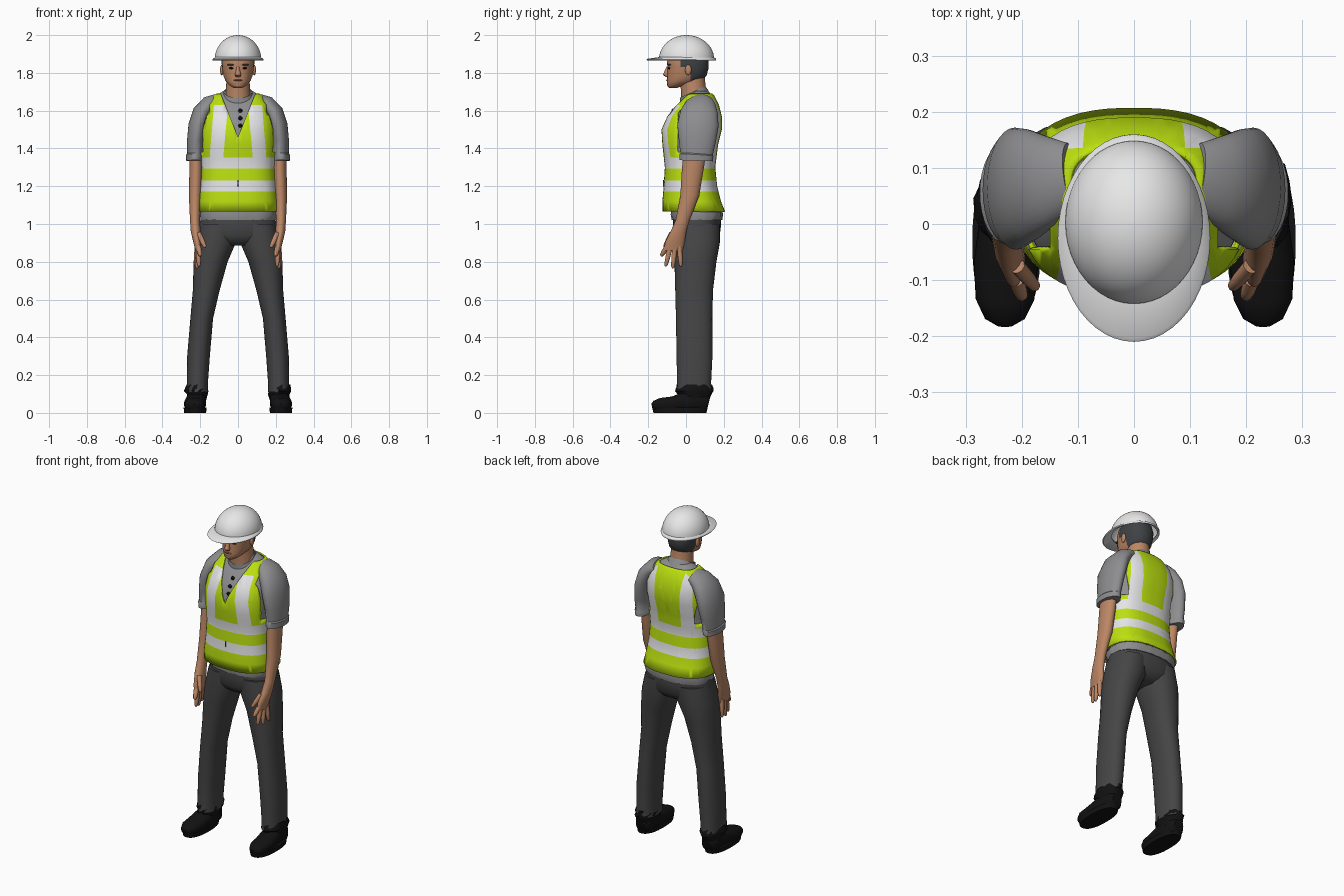
import bpy, bmesh, random
from math import sin, cos, pi, radians
from mathutils import Vector

cube = bpy.data.objects.get("Cube")
if cube:
    bpy.data.objects.remove(cube)
random.seed(4)
X, Y, Z = Vector((1, 0, 0)), Vector((0, 1, 0)), Vector((0, 0, 1))


def material(name, *rgb):
    m = bpy.data.materials.new(name)
    m.use_nodes = True
    m.diffuse_color = (*rgb, 1)
    bsdf = m.node_tree.nodes["Principled BSDF"]
    bsdf.inputs["Base Color"].default_value = (*rgb, 1)
    bsdf.inputs["Roughness"].default_value = 0.7
    return m


lime = material("vest lime", .5, .75, .005)
silver = material("reflective silver", .8, .8, .82)
white = material("helmet white", .8, .81, .8)
grey = material("shirt grey", .27, .27, .28)
charcoal = material("trouser charcoal", .06, .06, .062)
skin = material("skin", .5, .24, .13)
hair = material("hair", .05, .055, .06)
black = material("boot black", .006, .006, .006)
lip = material("lip", .3, .1, .07)


def finish(name, bm, mats, angle=45):
    bmesh.ops.recalc_face_normals(bm, faces=bm.faces)
    mesh = bpy.data.meshes.new(name)
    bm.to_mesh(mesh)
    bm.free()
    for m in mats:
        mesh.materials.append(m)
    mesh.polygons.foreach_set("use_smooth", [True] * len(mesh.polygons))
    mesh.set_sharp_from_angle(angle=radians(angle))
    ob = bpy.data.objects.new(name, mesh)
    bpy.context.collection.objects.link(ob)
    return ob


def loft_mesh(rings, s=1, ref=Y, flat=None, power=2, n=32, caps=True, jag=0):
    """Skin rings (x, y, z, radius a, radius b); flat fixes the ring normal."""
    bm, rows = bmesh.new(), []
    pts = [Vector((r[0] * s, r[1], r[2])) for r in rings]
    for i, (p, r) in enumerate(zip(pts, rings)):
        t = flat or (pts[min(i + 1, len(pts) - 1)] - pts[max(i - 1, 0)]).normalized()
        b = (ref - t * ref.dot(t)).normalized()
        a = b.cross(t)
        row = []
        for k in range(n):
            c, d = cos(2 * pi * k / n), sin(2 * pi * k / n)
            f = (abs(c) ** power + abs(d) ** power) ** (-1 / power)
            f *= 1 + random.uniform(-jag, jag)
            row.append(bm.verts.new(p + a * (c * f * r[3]) + b * (d * f * r[4])))
        rows.append(row)
    for lo, hi in zip(rows, rows[1:]):
        for k in range(n):
            bm.faces.new((lo[k], lo[(k + 1) % n], hi[(k + 1) % n], hi[k]))
    if caps:
        bm.faces.new(rows[0])
        bm.faces.new(rows[-1])
    return bm


def loft(name, rings, mat, **kw):
    return finish(name, loft_mesh(rings, **kw), [mat])


def ball(name, loc, size, mat):
    bm = bmesh.new()
    bmesh.ops.create_uvsphere(bm, u_segments=16, v_segments=10, radius=1)
    bmesh.ops.scale(bm, vec=size, verts=bm.verts)
    bmesh.ops.translate(bm, vec=loc, verts=bm.verts)
    return finish(name, bm, [mat])


def cut(bm, co, no):
    bmesh.ops.bisect_plane(bm, geom=bm.verts[:] + bm.edges[:] + bm.faces[:],
                           plane_co=co, plane_no=no, dist=1e-5)


# Torso sections: height, half width, front, back
body = [(1.066, .215, -.125, .207), (1.12, .209, -.125, .185), (1.2, .198, -.118, .165),
        (1.3, .192, -.112, .155), (1.42, .2, -.125, .17), (1.5, .2, -.13, .19),
        (1.57, .195, -.1, .19), (1.63, .172, -.055, .175), (1.68, .13, -.01, .15),
        (1.705, .09, .02, .125)]


def torso(inset):
    return [(0, (f + b) / 2, z, w - inset, (b - f) / 2 - inset) for z, w, f, b in body]


# Shirt body and hem
loft("shirt_body", torso(.014), grey, flat=Z, power=2.5, n=48)
loft("shirt_hem", [(0, .058, 1.02, .197, .132), (0, .058, 1.05, .203, .137),
                   (0, .058, 1.09, .196, .13)], grey, flat=Z, power=2.5, n=48, jag=.02)
loft("shirt_collar", [(0, .052, 1.65, .1, .088), (0, .042, 1.685, .08, .078),
                      (0, .035, 1.7, .074, .074)], grey, caps=False)
for i, (y, z) in enumerate([(-.068, 1.6), (-.094, 1.56), (-.108, 1.52)]):
    ball(f"shirt_button_{i + 1}", (.012, y, z), (.011, .009, .011), black)

# Safety vest: slice along the band edges, open neck and armholes, then colour
bm = loft_mesh(torso(0), flat=Z, power=2.5, n=56, caps=False)
bands = [1.172, 1.23, 1.294, 1.352]
for z in bands + [1.38, 1.63, 1.69]:
    cut(bm, (0, 0, z), Z)
for y in (-.045, .05, .135):
    cut(bm, (0, y, 0), Y)
for s in (1, -1):
    cut(bm, (.078 * s, 0, 1.352), (s, 0, .09))
    cut(bm, (.15 * s, 0, 1.352), (s, 0, .08))
    cut(bm, (.075 * s, 0, 1.352), (s, 0, -.05))
    cut(bm, (.15 * s, 0, 0), X)
    cut(bm, (0, 0, 1.46), (s, 0, -.4))
doomed = []
for f in bm.faces:
    c = f.calc_center_median()
    u, h = abs(c.x), c.z - 1.352
    neck = c.y < .05 and u < .4 * (c.z - 1.46)
    armhole = -.045 < c.y < .135 and u > .15 and c.z > 1.38
    if neck or armhole or c.z > 1.69:
        doomed.append(f)
    elif h < 0:
        f.material_index = sum(c.z > z for z in bands) % 2
    elif c.y < .05:
        f.material_index = int(.078 - .09 * h < u < .15 - .08 * h and c.z < 1.63)
    else:
        f.material_index = int(.075 + .05 * h < u < .15 and (c.y > .135 or c.z < 1.63))
bmesh.ops.delete(bm, geom=doomed, context="FACES")
vest = finish("safety_vest", bm, [lime, silver])
solid = vest.modifiers.new("cloth", "SOLIDIFY")
solid.thickness = .008
ball("vest_zip", (0, -.119, 1.215), (.003, .004, .018), charcoal)

# Trouser seat
loft("trouser_seat", [(0, .058, 1.05, .193, .125), (0, .058, 1, .203, .128),
                      (0, .055, .94, .208, .124), (0, .053, .905, .17, .1),
                      (0, .05, .885, .1, .07)], charcoal, flat=Z, power=2.3, n=40)

for side, s in (("left", 1), ("right", -1)):
    # Trouser leg
    loft(side + "_trouser_leg", [
        (.1, .057, 1, .1, .122), (.118, .055, .9, .106, .124), (.145, .05, .8, .09, .111),
        (.168, .043, .65, .071, .1), (.192, .043, .5, .06, .096), (.209, .045, .3, .06, .095),
        (.215, .043, .16, .056, .09), (.215, .043, .11, .057, .093)],
        charcoal, s=s, flat=Z, power=2.2)
    # Boot: foot, sole and ruffled cuff
    loft(side + "_boot", [
        (.222, .12, .05, .03, .035), (.222, .1, .055, .046, .05), (.222, 0, .06, .054, .055),
        (.228, -.07, .047, .058, .04), (.23, -.135, .043, .052, .036),
        (.23, -.168, .038, .036, .026), (.23, -.18, .035, .015, .014)],
        black, s=s, ref=Z, power=2.4, n=24)
    loft(side + "_boot_sole", [(.227, -.032, 0, .058, .14), (.227, -.032, .028, .061, .147)],
         black, s=s, flat=Z, power=2.4)
    loft(side + "_boot_cuff", [
        (.22, .045, .06, .05, .075), (.218, .045, .1, .056, .09), (.22, .045, .115, .062, .1),
        (.218, .045, .13, .058, .096), (.217, .045, .15, .056, .09)],
        black, s=s, flat=Z, n=20, jag=.1)
    # Sleeve with a turned hem
    loft(side + "_sleeve", [
        (.11, .085, 1.655, .035, .06), (.15, .078, 1.635, .046, .08),
        (.188, .07, 1.59, .052, .1), (.211, .063, 1.52, .052, .109),
        (.222, .06, 1.44, .048, .098), (.226, .056, 1.37, .043, .086),
        (.228, .055, 1.365, .047, .09), (.228, .054, 1.335, .046, .088)], grey, s=s)
    # Bare arm and palm
    loft(side + "_arm", [
        (.222, .05, 1.4, .034, .06), (.221, .037, 1.3, .036, .058), (.226, .02, 1.15, .034, .05),
        (.228, -.018, 1.02, .026, .037), (.224, -.04, .96, .026, .042),
        (.215, -.06, .9, .021, .052), (.212, -.066, .86, .014, .048)],
        skin, s=s, flat=Z, n=24)
    # Fingers and thumb: root, then tip
    digits = [((.21, -.1, .88), (.198, -.132, .83)), ((.211, -.083, .88), (.207, -.108, .775)),
              ((.214, -.06, .87), (.217, -.07, .765)), ((.216, -.035, .88), (.224, -.027, .775)),
              ((.208, -.075, .95), (.173, -.115, .875))]
    for name, (root, tip) in zip(("index", "middle", "ring", "little", "thumb"), digits):
        a, b = Vector(root), Vector(tip)
        rings = [(*a.lerp(b, t), r, r) for t, r in ((0, .014), (.55, .013), (.9, .01), (1, .004))]
        loft(f"{side}_{name}_digit", rings, skin, s=s, n=10)
    # Ear, eye and brow
    ball(side + "_ear", (.086 * s, .012, 1.815), (.009, .017, .028), skin)
    ball(side + "_eye", (.034 * s, -.088, 1.825), (.014, .009, .006), black)
    ball(side + "_brow", (.037 * s, -.088, 1.843), (.022, .012, .005), hair)

# Neck and head, with hair marked by position
loft("neck", [(0, .05, 1.62, .074, .075), (0, .04, 1.7, .064, .066),
              (0, .032, 1.79, .06, .066)], skin)
bm = loft_mesh([
    (0, -.068, 1.72, .022, .02), (0, -.055, 1.733, .044, .044), (0, -.01, 1.757, .066, .09),
    (0, .005, 1.785, .077, .104), (0, .01, 1.82, .083, .108), (0, .01, 1.86, .088, .11),
    (0, .01, 1.9, .08, .1), (0, .01, 1.93, .05, .07)], flat=Z, power=2.2, n=36)
for co, no in (((0, .025, 0), Y), ((0, -.03, 0), Y), ((0, 0, 1.757), Z), ((0, 0, 1.83), Z)):
    cut(bm, co, no)
for f in bm.faces:
    c = f.calc_center_median()
    f.material_index = int((c.y > .025 and c.z > 1.757) or (c.y > -.03 and c.z > 1.83))
finish("head", bm, [skin, hair])
loft("nose", [(0, -.09, 1.835, .008, .012), (0, -.1, 1.81, .011, .014),
              (0, -.105, 1.79, .017, .017), (0, -.097, 1.778, .012, .01)], skin, flat=Z, n=12)
ball("mouth", (0, -.093, 1.761), (.024, .012, .005), lip)
ball("chin", (0, -.08, 1.736), (.028, .02, .016), skin)

# Hard hat: dome and egg-shaped brim
dome = [(0, .003, 1.872 + .128 * sin(t), .123 * cos(t), .146 * cos(t))
        for t in (pi / 2 * i / 12 * .99 for i in range(13))]
bm = loft_mesh(dome, flat=Z, n=48, caps=False)
bmesh.ops.holes_fill(bm, edges=[e for e in bm.edges if e.is_boundary and e.verts[0].co.z > 1.95])
finish("helmet_dome", bm, [white])
loft("helmet_brim", [(0, .003, 1.884, .12, .143), (0, -.022, 1.875, .133, .181),
                     (0, -.025, 1.87, .136, .185), (0, -.022, 1.865, .133, .181),
                     (0, .003, 1.872, .114, .138)], white, flat=Z, n=48, caps=False)
